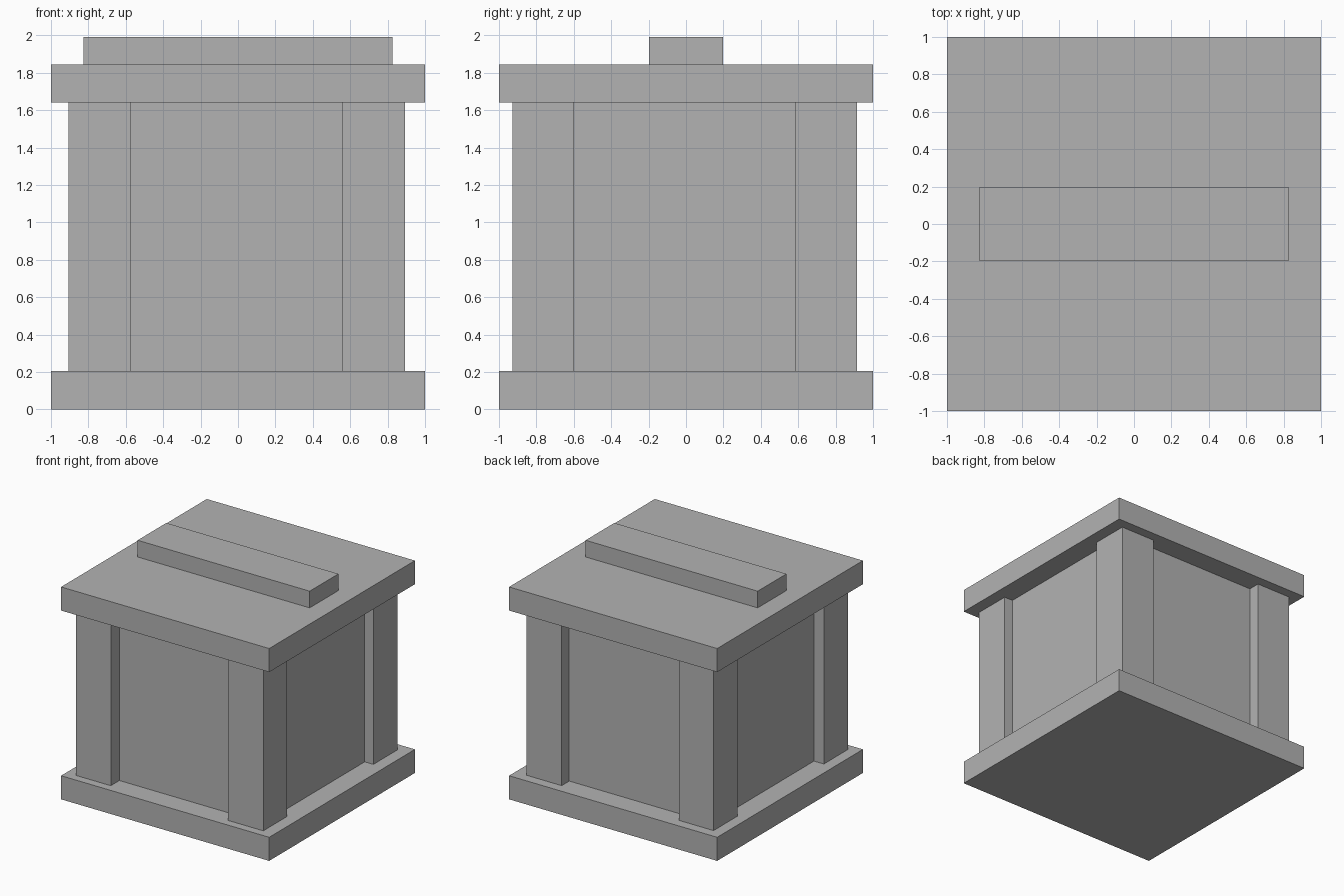
import bpy
import bmesh

# Remove the default cube
default = bpy.data.objects.get("Cube")
if default:
    bpy.data.objects.remove(default, do_unlink=True)

# Single plain grey material
GREY = (0.45, 0.45, 0.45, 1.0)
grey = bpy.data.materials.new("plain grey")
grey.use_nodes = True
grey.diffuse_color = GREY
grey.node_tree.nodes["Principled BSDF"].inputs["Base Color"].default_value = GREY


def box(name, x, y, z):
    """Flat-shaded box spanning the given (min, max) ranges."""
    bm = bmesh.new()
    bmesh.ops.create_cube(bm, size=1)
    for v in bm.verts:
        for axis, (lo, hi) in enumerate((x, y, z)):
            v.co[axis] = lo if v.co[axis] < 0 else hi
    mesh = bpy.data.meshes.new(name)
    bm.to_mesh(mesh)
    bm.free()
    mesh.materials.append(grey)
    obj = bpy.data.objects.new(name, mesh)
    bpy.context.collection.objects.link(obj)
    return obj


BASE_TOP, LID_BOTTOM, LID_TOP, HANDLE_TOP = 0.205, 1.64, 1.845, 1.99
FULL = (-1, 1)
WALL = (-0.81, 0.81)

# Base, recessed body, lid and handle
box("base", FULL, FULL, (0, BASE_TOP))
box("body", WALL, WALL, (BASE_TOP, LID_BOTTOM))
box("lid", FULL, FULL, (LID_BOTTOM, LID_TOP))
box("lid_handle", (-0.827, 0.827), (-0.197, 0.197), (LID_TOP, HANDLE_TOP))

# Corner posts
sides_x = {"right": (-0.905, -0.573), "left": (0.555, 0.893)}
sides_y = {"front": (-0.928, -0.6), "back": (0.583, 0.914)}
for side, x in sides_x.items():
    for end, y in sides_y.items():
        box(f"{end}_{side}_post", x, y, (BASE_TOP, LID_BOTTOM))
